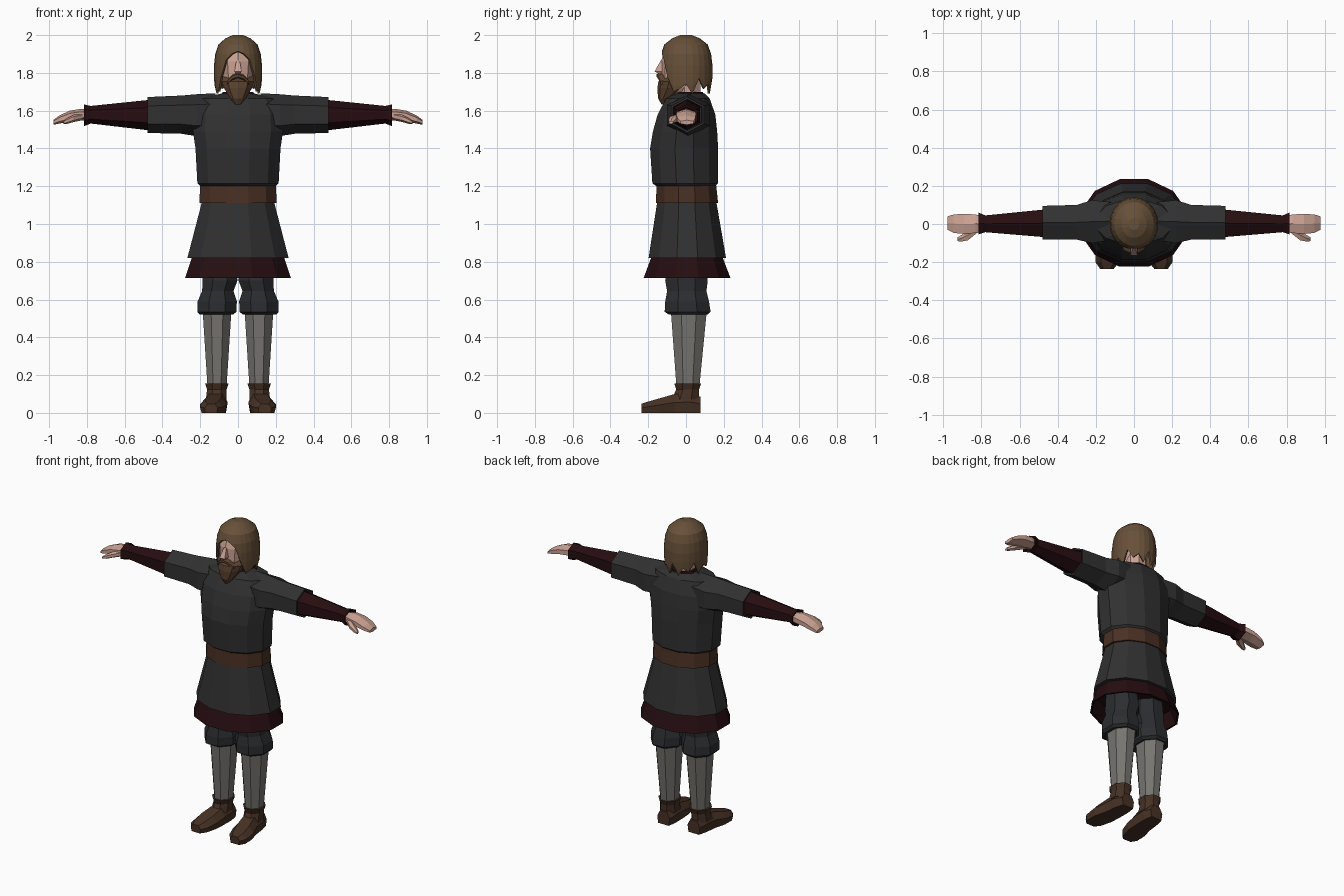
import bpy, bmesh, math
from mathutils import Vector


def mat(name, r, g, b):
    m = bpy.data.materials.new(name)
    m.diffuse_color = (r, g, b, 1)
    return m


CHARCOAL = mat("charcoal cloth", .030, .030, .030)
SLATE = mat("slate trousers", .024, .026, .029)
WINE = mat("dark wine cloth", .019, .004, .005)
BELT = mat("belt leather", .068, .029, .017)
SHOE = mat("shoe leather", .062, .031, .018)
GREY = mat("grey leg wraps", .185, .175, .160)
SKIN = mat("skin", .60, .36, .29)
HAIR = mat("brown hair", .135, .080, .040)
BEARD = mat("dark brown beard", .105, .055, .028)


def finish(name, bm, material, mirror=False):
    bmesh.ops.recalc_face_normals(bm, faces=bm.faces)
    me = bpy.data.meshes.new(name)
    bm.to_mesh(me)
    bm.free()
    me.materials.append(material)
    ob = bpy.data.objects.new(name, me)
    bpy.context.collection.objects.link(ob)
    if mirror:
        ob.modifiers.new("mirror", "MIRROR").use_mirror_merge = False
    return ob


def loft(name, rings, material, mirror=False):
    """Skin a closed solid through a list of equal-length point rings."""
    bm = bmesh.new()
    vs = [[bm.verts.new(p) for p in r] for r in rings]
    n = len(vs[0])
    for a, b in zip(vs, vs[1:]):
        for i in range(n):
            j = (i + 1) % n
            bm.faces.new((a[i], a[j], b[j], b[i]))
    bm.faces.new(vs[0])
    bm.faces.new(vs[-1])
    return finish(name, bm, material, mirror)


def zring(z, cx, rx, yf, yb, n=12):
    """Flat-sided ring around z between front yf and back yb."""
    k = 1 / math.cos(math.pi / n)
    cy, ry = (yf + yb) / 2, (yb - yf) / 2
    return [Vector((cx + k * rx * math.cos((i + .5) * 2 * math.pi / n),
                    cy + k * ry * math.sin((i + .5) * 2 * math.pi / n), z)) for i in range(n)]


def xring(x, z0, z1, y0, y1):
    """Hexagon around x, points up and down, flat front and back."""
    cz, rz, cy, ry = (z0 + z1) / 2, (z1 - z0) / 2, (y0 + y1) / 2, (y1 - y0) / 2
    pts = [(0, 1), (1, .5), (1, -.5), (0, -1), (-1, -.5), (-1, .5)]
    return [Vector((x, cy + a * ry, cz + b * rz)) for a, b in pts]


def zloft(name, rows, material, n=12, mirror=False):
    return loft(name, [zring(*r, n=n) for r in rows], material, mirror)


def xloft(name, rows, material):
    return loft(name, [xring(*r) for r in rows], material, True)


# Tunic body, belt, skirt and hem
zloft("tunic_body", [
    (1.20, 0, .20, -.155, .155), (1.215, 0, .215, -.178, .17), (1.40, 0, .225, -.19, .17),
    (1.49, 0, .238, -.175, .165), (1.58, 0, .235, -.15, .155),
    (1.665, 0, .20, -.105, .125), (1.69, 0, .09, -.06, .10)], CHARCOAL)
zloft("belt", [(1.11, 0, .205, -.16, .17), (1.205, 0, .20, -.155, .16)], BELT)
zloft("tunic_skirt", [
    (1.12, 0, .19, -.152, .16), (.82, 0, .268, -.198, .212), (.82, 0, .24, -.18, .19)], CHARCOAL)
zloft("hem", [
    (.86, 0, .235, -.175, .18), (.82, 0, .245, -.185, .195), (.715, 0, .28, -.224, .235),
    (.715, 0, .268, -.212, .223), (.80, 0, .235, -.175, .18)], WINE)
zloft("collar", [(1.66, 0, .10, -.07, .10), (1.70, 0, .08, -.05, .09)], WINE, 8)

# Sleeves, arms and hands
xloft("tunic_sleeve", [
    (.12, 1.47, 1.692, -.085, .115), (.22, 1.465, 1.687, -.10, .125), (.30, 1.478, 1.68, -.082, .10),
    (.48, 1.482, 1.672, -.08, .095), (.48, 1.495, 1.66, -.07, .085), (.43, 1.50, 1.655, -.065, .08)],
    CHARCOAL)
xloft("under_sleeve", [
    (.42, 1.497, 1.658, -.068, .075), (.48, 1.497, 1.656, -.068, .075), (.78, 1.532, 1.625, -.043, .045),
    (.815, 1.518, 1.633, -.055, .06), (.812, 1.53, 1.62, -.043, .048), (.79, 1.535, 1.617, -.04, .042)],
    WINE)
xloft("hand", [
    (.78, 1.55, 1.605, -.035, .035), (.83, 1.547, 1.61, -.047, .05), (.89, 1.543, 1.60, -.052, .053),
    (.945, 1.532, 1.575, -.047, .05), (.978, 1.525, 1.55, -.03, .04)], SKIN)
xloft("thumb", [
    (.82, 1.55, 1.59, -.045, 0), (.87, 1.54, 1.578, -.085, -.03),
    (.905, 1.53, 1.56, -.092, -.058), (.925, 1.528, 1.545, -.09, -.07)], SKIN)

# Legs
zloft("trouser_leg", [
    (.80, .10, .088, -.09, .10), (.70, .095, .092, -.11, .115), (.645, .107, .083, -.10, .108),
    (.59, .110, .104, -.11, .122), (.535, .112, .103, -.113, .13), (.52, .114, .088, -.09, .115)],
    SLATE, 8, True)
zloft("leg_wrap", [(.54, .111, .076, -.08, .11), (.13, .111, .050, -.05, .07)], GREY, 8, True)

# Shoes
zloft("shoe_ankle", [
    (.155, .112, .062, -.062, .08), (.125, .112, .052, -.052, .07), (.07, .115, .055, -.075, .07)],
    SHOE, 8, True)


def shoe_section(y, cx, w, top):
    pts = [(-.85, 0), (-1, .55), (-.55, 1), (.55, 1), (1, .55), (.85, 0)]
    return [Vector((cx + a * w, y, b * top)) for a, b in pts]


loft("shoe_foot", [shoe_section(*s) for s in [
    (.077, .110, .045, .085), (.02, .113, .058, .105), (-.06, .118, .063, .10),
    (-.13, .130, .072, .08), (-.20, .140, .062, .06), (-.236, .142, .035, .048)]], SHOE, True)

# Neck, head and nose
zloft("neck", [(1.62, 0, .065, -.04, .08), (1.78, 0, .062, -.045, .075)], SKIN, 8)
zloft("head", [
    (1.68, 0, .035, -.115, 0), (1.72, 0, .06, -.125, .05), (1.78, 0, .082, -.128, .08),
    (1.86, 0, .09, -.127, .10), (1.93, 0, .08, -.105, .10), (1.965, 0, .05, -.06, .06)], SKIN, 10)
zloft("nose", [
    (1.795, 0, .010, -.145, -.11), (1.808, 0, .019, -.166, -.11), (1.865, 0, .009, -.134, -.11)], SKIN, 4)

# Beard and moustache
zloft("beard", [
    (1.632, 0, .014, -.128, -.10), (1.665, 0, .042, -.146, -.07), (1.72, 0, .074, -.148, 0),
    (1.755, 0, .085, -.142, .01), (1.80, 0, .092, -.07, .02)], BEARD, 10)
xloft("moustache", [
    (0, 1.772, 1.80, -.155, -.11), (.03, 1.762, 1.79, -.148, -.10),
    (.058, 1.735, 1.762, -.135, -.09)], BEARD)

# Hair: dome whose columns end at a hairline, ragged behind the face
COLS = 24
FRONT = [1.915, 1.902, 1.872, 1.78, 1.70]
PROFILE = [(2.0, .22), (1.983, .52), (1.95, .82), (1.90, .95), (1.84, 1.0),
           (1.78, 1.0), (1.73, .98), (1.69, .93)]


def hairline(i):
    d = min(i, COLS - i)
    if d < len(FRONT):
        return FRONT[d]
    return (1.77, 1.715, 1.74, 1.69)[d % 4]


def radius(z):
    for (za, ra), (zb, rb) in zip(PROFILE, PROFILE[1:]):
        if z >= zb:
            return ra + (rb - ra) * (za - z) / (za - zb)
    return PROFILE[-1][1]


bm = bmesh.new()
grid = []
for z, _ in PROFILE:
    row = []
    for i in range(COLS):
        zz = max(z, hairline(i))
        t, r = 2 * math.pi * i / COLS, radius(zz)
        row.append(bm.verts.new((.127 * r * math.sin(t), -.14 * r * math.cos(t), zz)))
    grid.append(row)
bm.faces.new(grid[0])
for a, b in zip(grid, grid[1:]):
    for i in range(COLS):
        j = (i + 1) % COLS
        bm.faces.new((a[i], a[j], b[j], b[i]))
bmesh.ops.remove_doubles(bm, verts=bm.verts, dist=1e-5)
hair = finish("hair", bm, HAIR)
shell = hair.modifiers.new("thickness", "SOLIDIFY")
shell.thickness = .012
shell.offset = -1
